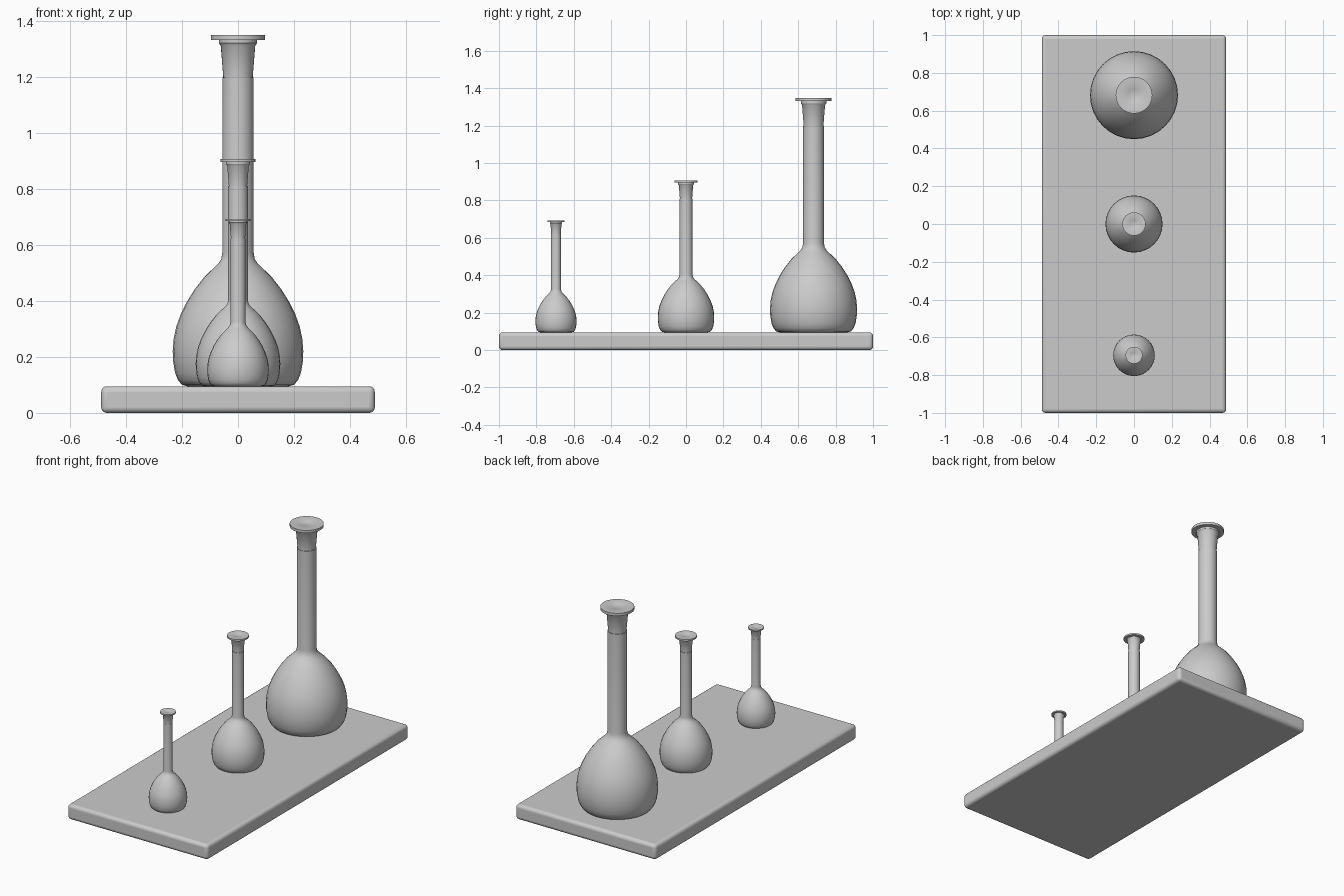
import bpy, bmesh, math

if "Cube" in bpy.data.objects:
    bpy.data.objects.remove(bpy.data.objects["Cube"])

SIDES = 32
BASE_TOP = 0.095


def finish(obj, angle):
    bpy.ops.object.select_all(action='DESELECT')
    obj.select_set(True)
    bpy.context.view_layer.objects.active = obj
    bpy.ops.object.shade_smooth_by_angle(angle=math.radians(angle))


def lathe(name, profile, y):
    """Revolve (radius, z) points around a vertical axis; radius 0 closes an end."""
    bm = bmesh.new()
    rings = []
    for r, z in profile:
        if r == 0:
            rings.append([bm.verts.new((0, 0, z))] * SIDES)
        else:
            rings.append([bm.verts.new((r * math.cos(a), r * math.sin(a), z))
                          for a in (2 * math.pi * i / SIDES for i in range(SIDES))])
    for lo, hi in zip(rings, rings[1:]):
        for i in range(SIDES):
            j = (i + 1) % SIDES
            bm.faces.new(dict.fromkeys((lo[i], lo[j], hi[j], hi[i])))
    bmesh.ops.recalc_face_normals(bm, faces=bm.faces)
    mesh = bpy.data.meshes.new(name)
    bm.to_mesh(mesh)
    bm.free()
    obj = bpy.data.objects.new(name, mesh)
    bpy.context.collection.objects.link(obj)
    obj.location.y = y
    finish(obj, 35)


# Rounded display board
bpy.ops.mesh.primitive_cube_add(size=1, location=(0, 0, BASE_TOP / 2))
board = bpy.context.object
board.name = "display_board"
board.scale = (0.976, 2.0, BASE_TOP)
bpy.ops.object.transform_apply(location=False, rotation=False, scale=True)
bevel = board.modifiers.new("rounded_edges", 'BEVEL')
bevel.width = 0.02
bevel.segments = 4
finish(board, 40)

# Bulb outline: (fraction of bulb radius, fraction of bulb height)
BULB = [(0.78, 0), (0.86, 0.012), (0.92, 0.05), (0.965, 0.11), (0.993, 0.2),
        (1.0, 0.28), (0.985, 0.38), (0.945, 0.48), (0.875, 0.58),
        (0.78, 0.68), (0.66, 0.78), (0.51, 0.88), (0.39, 0.94)]


def flask(size, y, bulb_r, shoulder, neck_r, neck_top, top, disc_r):
    h = shoulder - BASE_TOP
    body = [(0, BASE_TOP)] + [(bulb_r * r, BASE_TOP + h * t) for r, t in BULB]
    # concave shoulder, then straight neck
    body += [(neck_r * 1.25, BASE_TOP + h * 0.985),
             (neck_r * 1.07, BASE_TOP + h * 1.02), (neck_r, BASE_TOP + h * 1.07),
             (neck_r, neck_top), (0, neck_top)]
    lathe(size + "_flask", body, y)

    # Tapered stopper with flared lip, flat cap and shallow dimple
    s = top - neck_top
    cap = top - 0.11 * s
    dimple = disc_r * 0.4
    lathe(size + "_stopper", [
        (0, neck_top - 0.01), (neck_r * 0.94, neck_top - 0.01),
        (neck_r * 0.94, neck_top + 0.02 * s), (neck_r * 1.1, cap - 0.14 * s),
        (neck_r * 1.22, cap - 0.08 * s), (neck_r * 1.22, cap), (disc_r, cap),
        (disc_r, top), (dimple, top), (dimple * 0.85, top - 0.02 * s),
        (0, top - 0.03 * s)], y)


flask("large", 0.682, 0.233, 0.54, 0.056, 1.197, 1.348, 0.097)
flask("medium", 0.0, 0.151, 0.385, 0.035, 0.81, 0.906, 0.062)
flask("small", -0.695, 0.11, 0.31, 0.027, 0.622, 0.692, 0.045)
